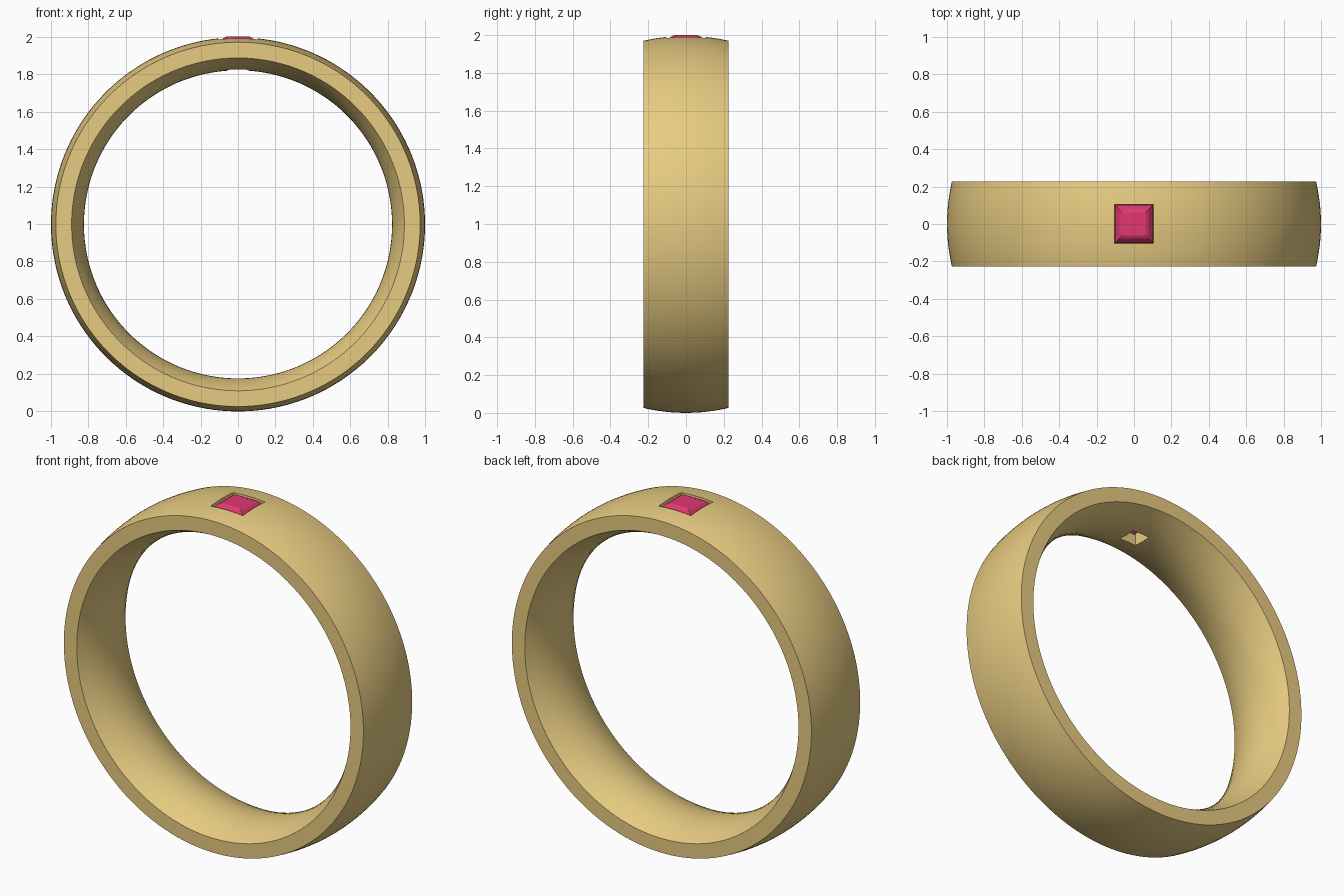
import bpy, math

if "Cube" in bpy.data.objects:
    bpy.data.objects.remove(bpy.data.objects["Cube"])

R, W = 0.998, 0.226          # outer radius, half width
CZ = R                       # ring centre height
SEG = 160


def make_object(name, verts, faces, color=None):
    me = bpy.data.meshes.new(name)
    me.from_pydata(verts, [], faces)
    me.update()
    ob = bpy.data.objects.new(name, me)
    bpy.context.collection.objects.link(ob)
    if color:
        mat = bpy.data.materials.new(name + "_material")
        mat.diffuse_color = color
        mat.use_nodes = True
        mat.node_tree.nodes["Principled BSDF"].inputs["Base Color"].default_value = mat.diffuse_color
        me.materials.append(mat)
    return ob


def square_stack(levels):
    """Closed solid from stacked squares given as (half size, z)."""
    verts, faces = [], []
    for h, z in levels:
        verts += [(-h, -h, z), (h, -h, z), (h, h, z), (-h, h, z)]
    for k in range(len(levels) - 1):
        for i in range(4):
            j = (i + 1) % 4
            faces.append((4*k + i, 4*k + j, 4*k + 4 + j, 4*k + 4 + i))
    n = len(verts)
    faces += [(3, 2, 1, 0), (n - 4, n - 3, n - 2, n - 1)]
    return verts, faces


def activate(ob):
    bpy.ops.object.select_all(action='DESELECT')
    ob.select_set(True)
    bpy.context.view_layer.objects.active = ob


# Band: domed outside, rounded comfort-fit inside, revolved about the y axis
def arc(mid, edge, n=12):
    return [(mid + (edge - mid) * t * t, W * t)
            for t in (-1 + 2 * i / n for i in range(n + 1))]


profile = arc(R, 0.972) + arc(0.822, 0.888)[::-1]
P = len(profile)
verts = []
for s in range(SEG):
    a = 2 * math.pi * (s + 0.5) / SEG
    verts += [(r * math.sin(a), y, CZ + r * math.cos(a)) for r, y in profile]
faces = [(s*P + i, s*P + (i+1) % P,
          (s+1) % SEG * P + (i+1) % P, (s+1) % SEG * P + i)
         for s in range(SEG) for i in range(P)]
band = make_object("ring_band", verts, faces, (0.80, 0.60, 0.22, 1))
activate(band)
bpy.ops.object.mode_set(mode='EDIT')
bpy.ops.mesh.select_all(action='SELECT')
bpy.ops.mesh.normals_make_consistent(inside=False)
bpy.ops.object.mode_set(mode='OBJECT')

# Stone seat: square pocket stepping down to a narrow through hole
cutter = make_object("seat_cutter", *square_stack(
    [(0.055, 1.7), (0.055, 1.895), (0.104, 1.955), (0.104, 2.1)]))
cutter.hide_render = True
mod = band.modifiers.new("seat", 'BOOLEAN')
mod.operation, mod.solver, mod.object = 'DIFFERENCE', 'EXACT', cutter
activate(band)
bpy.ops.object.modifier_apply(modifier=mod.name)
bpy.data.objects.remove(cutter)
activate(band)
bpy.ops.object.shade_smooth_by_angle(angle=math.radians(30))

# Square-cut stone: pavilion, girdle, two-step crown and flat table
make_object("square_stone", *square_stack(
    [(0.004, 1.845), (0.06, 1.90), (0.102, 1.958), (0.102, 1.964),
     (0.078, 1.992), (0.062, 2.0)]), (0.75, 0.04, 0.16, 1))
